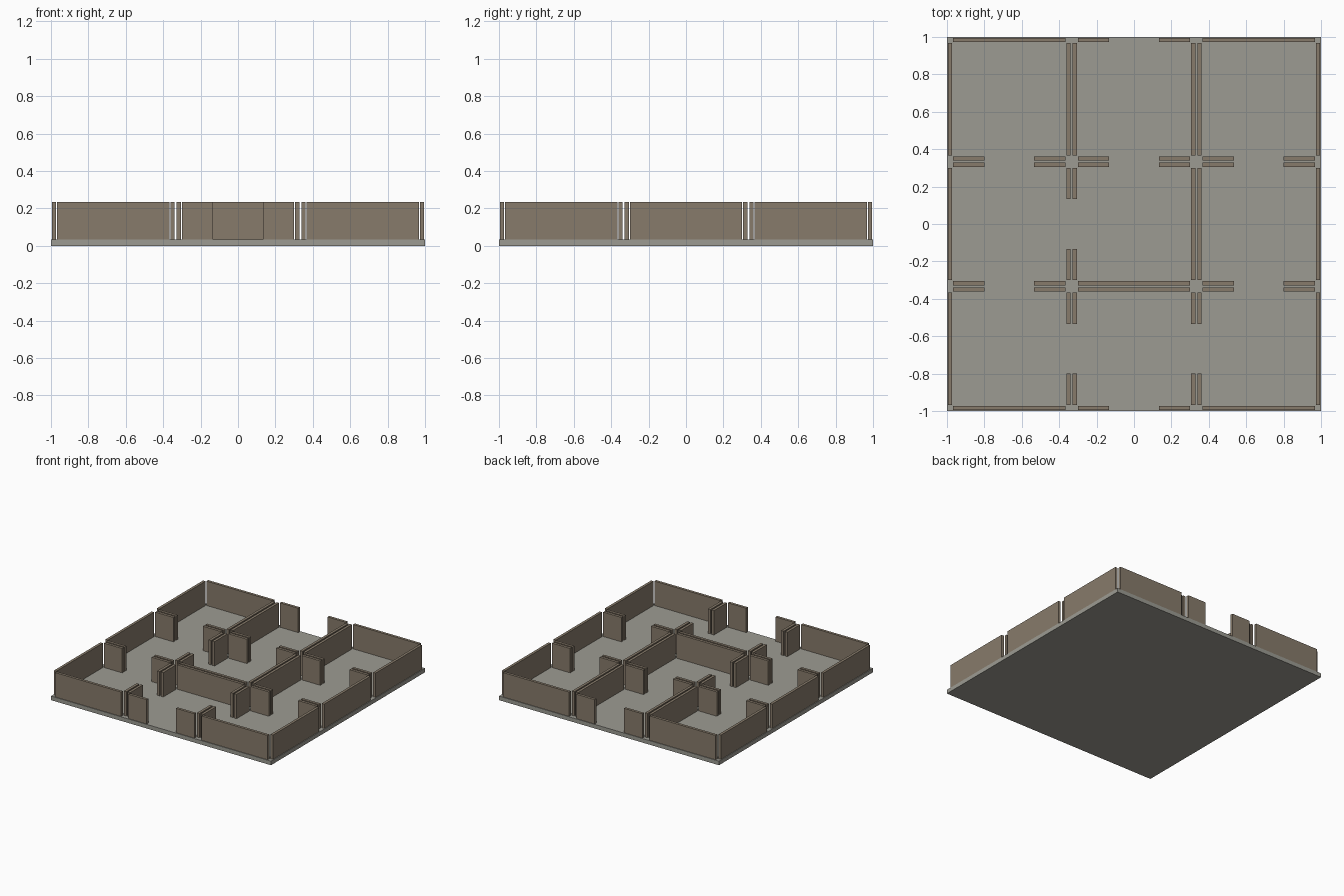
import bpy

if "Cube" in bpy.data.objects:
    bpy.data.objects.remove(bpy.data.objects["Cube"])

CELL = 2 / 3            # pitch of the 3 x 3 room grid
FLOOR = 0.0333          # slab thickness
HEIGHT = 0.2            # wall height
THICK = 0.0222          # wall thickness
OFFSET = 0.3167         # wall centre line, measured from room centre
HALF, DOOR = 0.30, 0.1333   # wall half length, doorway half width


def material(name, rgb):
    m = bpy.data.materials.new(name)
    m.diffuse_color = (*rgb, 1)
    m.use_nodes = True
    m.node_tree.nodes["Principled BSDF"].inputs["Base Color"].default_value = m.diffuse_color
    return m


stone = material("grey stone floor", (0.335, 0.33, 0.29))
brick = material("brown wall", (0.245, 0.198, 0.147))


def box(name, center, size, mat):
    bpy.ops.mesh.primitive_cube_add(size=1, location=center)
    ob = bpy.context.object
    ob.name = name
    ob.scale = size
    bpy.ops.object.transform_apply(location=False, rotation=False, scale=True)
    ob.data.materials.append(mat)


# Floor slab
box("floor", (0, 0, FLOOR / 2), (2, 2, FLOOR), stone)

# Boundaries between rooms: W = solid wall, D = wall with doorway
# Walls running along x: one string per line from front to back, rooms left to right
ACROSS = ["WDW", "DWD", "DDD", "WDW"]
# Walls running along y: one string per line from left to right, rooms front to back
ALONG = ["WWW", "DDW", "DWW", "WWW"]


def wall(name, kind, cx, cy, nx, ny):
    """Wall on one side (nx, ny) of the room centred at (cx, cy)."""
    spans = [(-HALF, HALF)] if kind == "W" else [(-HALF, -DOOR), (DOOR, HALF)]
    for a, b in spans:
        mid, length = (a + b) / 2, b - a
        x = cx + nx * OFFSET + abs(ny) * mid
        y = cy + ny * OFFSET + abs(nx) * mid
        size = (THICK, length, HEIGHT) if nx else (length, THICK, HEIGHT)
        box(name, (x, y, FLOOR + HEIGHT / 2), size, brick)


# Every room carries its own four walls, so shared boundaries are doubled
for col in range(3):
    for row in range(3):
        cx, cy = (col - 1) * CELL, (row - 1) * CELL
        wall("front_wall", ACROSS[row][col], cx, cy, 0, -1)
        wall("back_wall", ACROSS[row + 1][col], cx, cy, 0, 1)
        wall("left_wall", ALONG[col][row], cx, cy, -1, 0)
        wall("right_wall", ALONG[col + 1][row], cx, cy, 1, 0)
